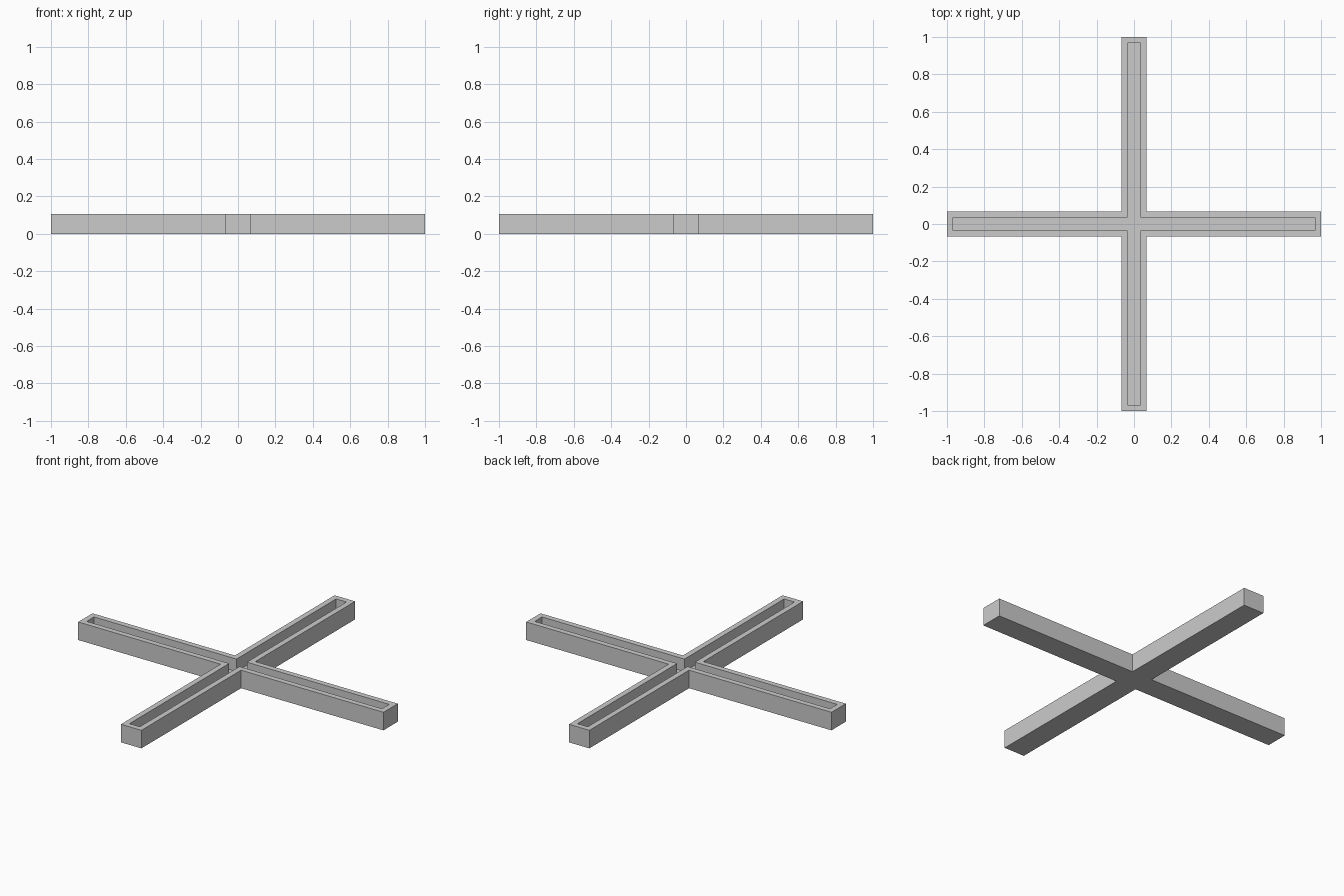
import bpy
import bmesh

cube = bpy.data.objects.get("Cube")
if cube:
    bpy.data.objects.remove(cube)

HEIGHT, FLOOR = 0.107, 0.033
HALF, WALL = 0.067, 0.033

grey = bpy.data.materials.new("plain grey")
grey.use_nodes = True
colour = (0.6, 0.6, 0.6, 1)
grey.diffuse_color = colour
grey.node_tree.nodes["Principled BSDF"].inputs["Base Color"].default_value = colour


def cross_loop(bm, reach, half, z):
    """Twelve-cornered plus outline, built from one arm turned four times."""
    verts = []
    x_axis, y_axis = (1, 0), (0, 1)
    for _ in range(4):
        for along, across in ((reach, -half), (reach, half), (half, half)):
            verts.append(bm.verts.new((
                along * x_axis[0] + across * y_axis[0],
                along * x_axis[1] + across * y_axis[1], z)))
        x_axis, y_axis = y_axis, (-x_axis[0], -x_axis[1])
    return verts


def bridge(bm, lower, upper):
    count = len(lower)
    for i in range(count):
        j = (i + 1) % count
        bm.faces.new((lower[i], lower[j], upper[j], upper[i]))


# Cross-shaped tray: outer wall, rim, inner wall, with floor and underside
bm = bmesh.new()
loops = [
    cross_loop(bm, 1, HALF, 0),
    cross_loop(bm, 1, HALF, HEIGHT),
    cross_loop(bm, 1 - WALL, HALF - WALL, HEIGHT),
    cross_loop(bm, 1 - WALL, HALF - WALL, FLOOR),
]
for lower, upper in zip(loops, loops[1:]):
    bridge(bm, lower, upper)
bm.faces.new(reversed(loops[0]))
bm.faces.new(loops[-1])
bmesh.ops.recalc_face_normals(bm, faces=bm.faces)

mesh = bpy.data.meshes.new("cross_tray")
bm.to_mesh(mesh)
bm.free()
mesh.materials.append(grey)
tray = bpy.data.objects.new("cross_tray", mesh)
bpy.context.collection.objects.link(tray)
